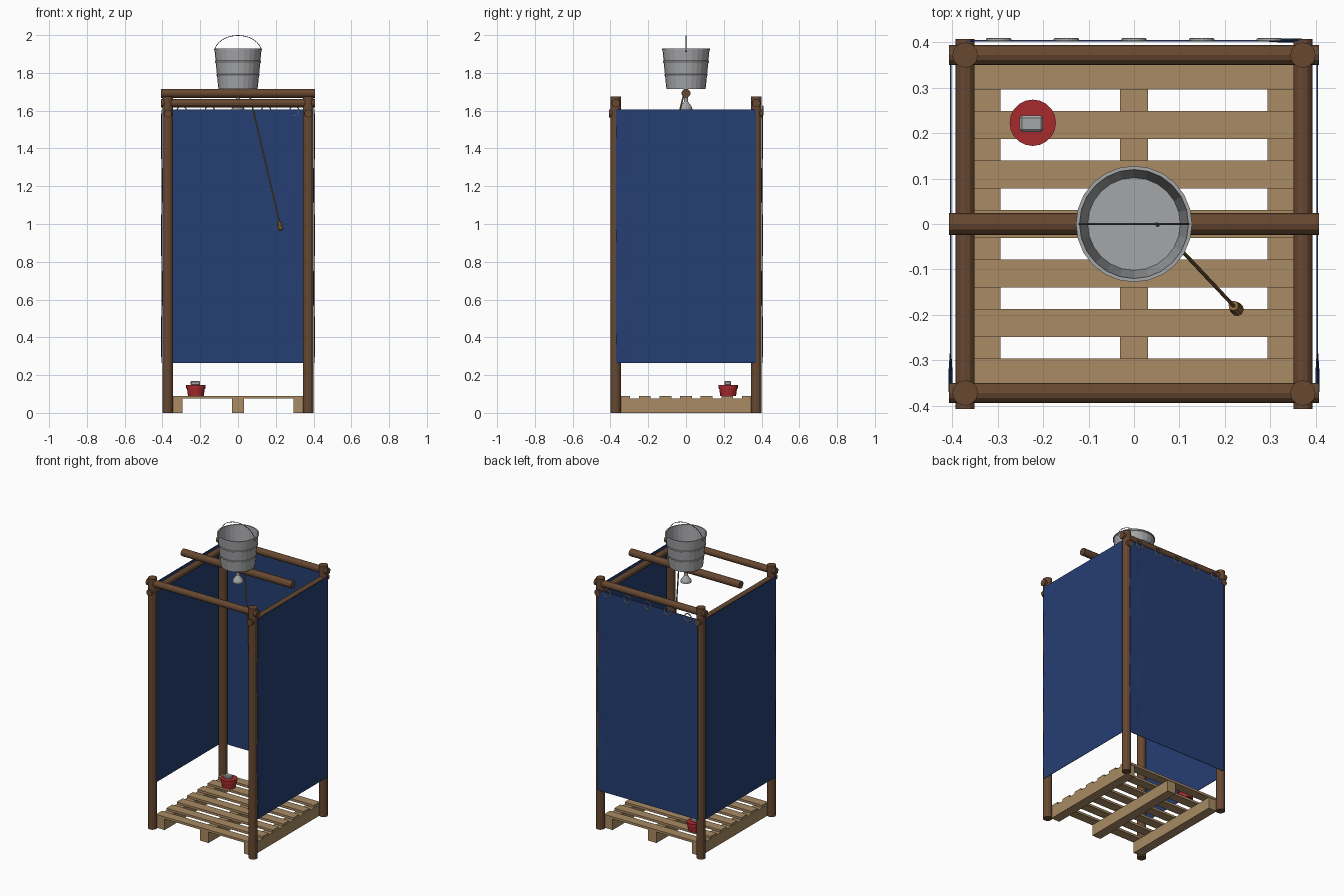
import bpy, bmesh, math
from mathutils import Vector

if "Cube" in bpy.data.objects:
    bpy.data.objects.remove(bpy.data.objects["Cube"])


def mat(name, r, g, b):
    m = bpy.data.materials.new(name)
    lin = [((c / 255 + 0.055) / 1.055) ** 2.4 for c in (r, g, b)]
    m.diffuse_color = (*lin, 1)
    m.use_nodes = True
    m.node_tree.nodes["Principled BSDF"].inputs["Base Color"].default_value = m.diffuse_color
    return m


BROWN = mat("dark timber", 103, 72, 49)
PINE = mat("pallet wood", 168, 139, 99)
BLUE = mat("blue tarp", 37, 62, 115)
STEEL = mat("galvanised steel", 165, 166, 168)
WIRE = mat("dark wire", 95, 96, 100)
RED = mat("red plastic", 168, 42, 44)
ROPE = mat("rope", 140, 107, 62)


def finish(name, bm, m):
    bmesh.ops.recalc_face_normals(bm, faces=bm.faces)
    me = bpy.data.meshes.new(name)
    bm.to_mesh(me)
    bm.free()
    me.materials.append(m)
    ob = bpy.data.objects.new(name, me)
    bpy.context.collection.objects.link(ob)
    return ob


def box(name, c, s, m, bevel=0):
    bm = bmesh.new()
    bmesh.ops.create_cube(bm, size=1)
    for v in bm.verts:
        v.co = Vector([v.co[i] * s[i] + c[i] for i in range(3)])
    if bevel:
        bmesh.ops.bevel(bm, geom=bm.edges[:], offset=bevel, segments=1, affect='EDGES')
    return finish(name, bm, m)


def rod(name, a, b, r1, m, r2=None, n=12):
    a, b = Vector(a), Vector(b)
    bm = bmesh.new()
    bmesh.ops.create_cone(bm, cap_ends=True, segments=n, radius1=r1,
                          radius2=r1 if r2 is None else r2, depth=(b - a).length)
    q = (b - a).to_track_quat('Z', 'Y')
    for v in bm.verts:
        v.co = q @ v.co + (a + b) / 2
    return finish(name, bm, m)


def lathe(name, profile, m, n=24, at=(0, 0)):
    bm = bmesh.new()
    verts = [bm.verts.new((r, 0, z)) for r, z in profile]
    edges = [bm.edges.new(p) for p in zip(verts, verts[1:])]
    bmesh.ops.spin(bm, geom=verts + edges, cent=(0, 0, 0), axis=(0, 0, 1),
                   angle=2 * math.pi, steps=n)
    bmesh.ops.remove_doubles(bm, verts=bm.verts, dist=1e-5)
    bmesh.ops.translate(bm, verts=bm.verts, vec=(*at, 0))
    return finish(name, bm, m)


def wire(name, pts, r, m, cyclic=False):
    cu = bpy.data.curves.new(name, 'CURVE')
    cu.dimensions = '3D'
    cu.bevel_depth = r
    cu.bevel_resolution = 1
    sp = cu.splines.new('POLY')
    sp.points.add(len(pts) - 1)
    for p, co in zip(sp.points, pts):
        p.co = (*co, 1)
    sp.use_cyclic_u = cyclic
    cu.materials.append(m)
    ob = bpy.data.objects.new(name, cu)
    bpy.context.collection.objects.link(ob)
    return ob


# timber frame: posts, lower side rails, upper cross rails, ridge pole
P = 0.372
for x, sx in ((-P, "left"), (P, "right")):
    for y, sy in ((-P, "front"), (P, "back")):
        rod(f"{sy}_{sx}_post", (x, y, 0), (x, y, 1.675), 0.028, BROWN)
    rod(f"{sx}_rail", (x, -0.408, 1.585), (x, 0.408, 1.585), 0.021, BROWN)
for y, sy in ((-P, "front"), (P, "back")):
    rod(f"{sy}_rail", (-0.408, y, 1.64), (0.408, y, 1.64), 0.022, BROWN)
rod("ridge_pole", (-0.408, 0, 1.692), (0.408, 0, 1.692), 0.024, BROWN)

# pallet floor
for i in (-1, 0, 1):
    box(f"pallet_stringer_{i + 2}", (i * 0.325, 0, 0.0375), (0.062, 0.71, 0.075), PINE)
for i in range(-3, 4):
    box(f"pallet_slat_{i + 4}", (0, i * 0.109, 0.0825), (0.71, 0.062, 0.015), PINE)


# tarps: flat sheets whose last strip is slightly rippled
def tarp(name, place):
    bm = bmesh.new()
    us, rows = [-0.37, 0.0, 0.28, 0.325, 0.37], 12
    grid = []
    for j in range(rows + 1):
        z = 0.265 + 1.34 * j / rows
        row = []
        for u in us:
            w = 0.003 * math.sin(j * 1.3) if u > 0.3 else 0
            row.append(bm.verts.new(place(u, 0.404 + w, z)))
        grid.append(row)
    for a, b in zip(grid, grid[1:]):
        for k in range(len(us) - 1):
            bm.faces.new((a[k], a[k + 1], b[k + 1], b[k]))
    ob = finish(name, bm, BLUE)
    s = ob.modifiers.new("thickness", 'SOLIDIFY')
    s.thickness = 0.003
    s.offset = 0


tarp("left_tarp", lambda u, d, z: (-d, -u, z))
tarp("right_tarp", lambda u, d, z: (d, -u, z))
tarp("back_tarp", lambda u, d, z: (u, d, z))

# curtain rings along the back
for i in range(-2, 3):
    ring = [(i * 0.149 + 0.025 * math.cos(t * math.pi / 8), 0.406,
             1.6 + 0.025 * math.sin(t * math.pi / 8)) for t in range(16)]
    wire(f"curtain_ring_{i + 3}", ring, 0.0035, STEEL, True)

# water bucket with two raised hoops and a wire handle
lathe("water_bucket", [(0, 1.716), (0.104, 1.716), (0.111, 1.783), (0.1135, 1.786), (0.114, 1.792),
                       (0.112, 1.795), (0.118, 1.853), (0.1205, 1.856), (0.121, 1.862), (0.119, 1.865),
                       (0.124, 1.92), (0.128, 1.922), (0.128, 1.93), (0.12, 1.93),
                       (0.102, 1.724), (0, 1.724)], STEEL)
arc = [(0.124 * math.cos(t * math.pi / 20), 0, 1.91 + 0.088 * math.sin(t * math.pi / 20))
       for t in range(21)]
wire("bucket_handle", arc, 0.002, WIRE)

# shower head under the bucket
lathe("shower_head", [(0, 1.718), (0.011, 1.718), (0.011, 1.648), (0.032, 1.618),
                      (0.034, 1.604), (0, 1.604)], STEEL, 16)

# pull rope and its grip
rod("pull_rope", (0.05, 0, 1.732), (0.222, -0.183, 1.0), 0.004, ROPE, n=8)
rod("rope_grip", (0.219, -0.18, 1.012), (0.227, -0.188, 0.968), 0.011, ROPE, 0.015, n=10)

# red tub with a bar of soap
lathe("red_tub", [(0, 0.09), (0.042, 0.09), (0.047, 0.128), (0.051, 0.13),
                  (0.051, 0.147), (0, 0.147)], RED, 20, (-0.223, 0.223))
box("soap_bar", (-0.226, 0.221, 0.157), (0.052, 0.036, 0.022), STEEL, 0.005)
